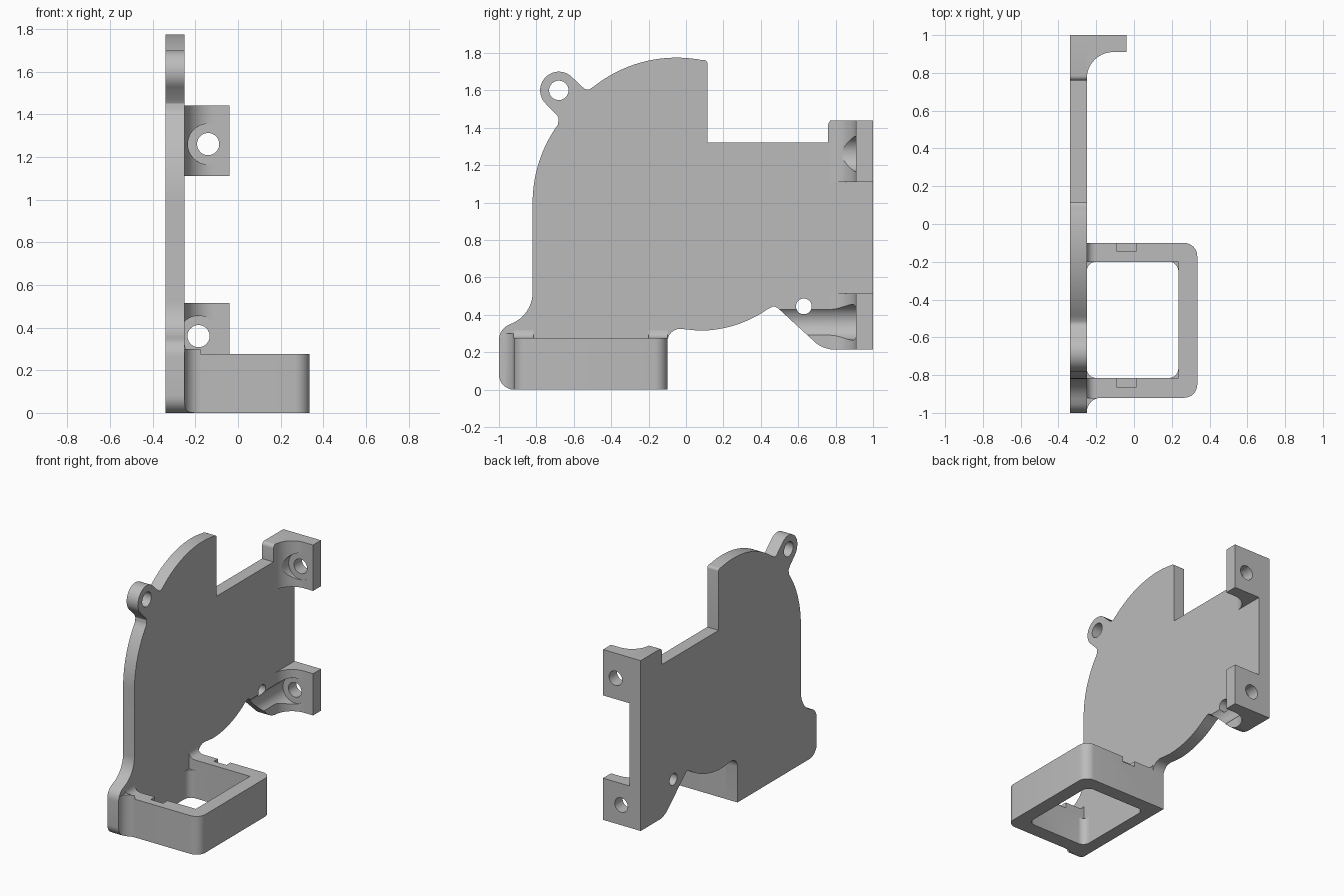
import bpy, bmesh
from math import cos, sin, radians
from mathutils import Vector

if "Cube" in bpy.data.objects:
    bpy.data.objects.remove(bpy.data.objects["Cube"], do_unlink=True)

grey = bpy.data.materials.new("plain grey")
grey.use_nodes = True
GREY = (0.5, 0.5, 0.5, 1)
grey.diffuse_color = GREY
grey.node_tree.nodes["Principled BSDF"].inputs["Base Color"].default_value = GREY


def arc(cx, cy, r, a0, a1, n=10):
    """Points along a circular arc, angles in degrees."""
    angles = [radians(a0 + (a1 - a0) * i / n) for i in range(n + 1)]
    return [(cx + r * cos(a), cy + r * sin(a)) for a in angles]


def prism(name, profile, axis, lo, hi):
    """Extrude a closed 2D profile along x (y,z), y (x,z) or z (x,y)."""
    place = {"x": lambda a, b, t: (t, a, b),
             "y": lambda a, b, t: (a, t, b),
             "z": lambda a, b, t: (a, b, t)}[axis]
    bm = bmesh.new()
    face = bm.faces.new([bm.verts.new(place(a, b, lo)) for a, b in profile])
    ext = bmesh.ops.extrude_face_region(bm, geom=[face])
    verts = [v for v in ext["geom"] if isinstance(v, bmesh.types.BMVert)]
    bmesh.ops.translate(bm, verts=verts, vec=Vector(place(0, 0, hi - lo)))
    bmesh.ops.recalc_face_normals(bm, faces=bm.faces)
    mesh = bpy.data.meshes.new(name)
    bm.to_mesh(mesh)
    bm.free()
    mesh.materials.append(grey)
    obj = bpy.data.objects.new(name, mesh)
    bpy.context.collection.objects.link(obj)
    return obj


def rod(name, axis, a, b, r, lo, hi):
    return prism(name, arc(a, b, r, 0, 352.5, 47), axis, lo, hi)


def rect(x0, x1, y0, y1):
    return [(x0, y0), (x1, y0), (x1, y1), (x0, y1)]


def combine(obj, tools, operation="DIFFERENCE"):
    """Apply boolean tools, keeping the tool objects for reuse."""
    bpy.context.view_layer.objects.active = obj
    for tool in tools:
        mod = obj.modifiers.new("cut", "BOOLEAN")
        mod.operation, mod.object, mod.solver = operation, tool, "EXACT"
        bpy.ops.object.modifier_apply(modifier=mod.name)


BACK, FACE = -0.34, -0.25        # the two sides of the plate

# Side plate outline, in y and z
outline = (
    [(-0.1, 0)] + arc(-0.03, 0.255, 0.07, 180, 90, 6)
    + arc(0.07, 0.955, 0.64, 270, 305, 14)
    + [(0.47, 0.446), (0.49, 0.437)]
    + arc(0.79, 0.365, 0.15, 225, 270, 8)
    + [(1, 0.215), (1, 1.44)]
    + arc(0.785, 1.415, 0.025, 90, 180, 5)
    + [(0.76, 1.32), (0.115, 1.32)]
    + arc(0.095, 1.742, 0.02, 0, 75, 4)
    + arc(-0.05, 1.062, 0.713, 79, 128, 20)
    + [(-0.515, 1.606), (-0.53, 1.604), (-0.545, 1.61)]
    + arc(-0.68, 1.6, 0.1, 50, 225, 24)
    + [(-0.69, 1.468), (-0.681, 1.45), (-0.683, 1.43)]
    + arc(-0.11, 1.0, 0.71, 144, 180, 16)
    + arc(-1.0, 0.52, 0.18, 0, -65, 10)
    + arc(-0.91, 0.265, 0.09, 118, 180, 6)
    + arc(-0.92, 0.08, 0.08, 180, 270, 8))
plate = prism("side_plate", outline, "x", BACK, FACE)

# Two screw brackets with a concave inner corner, profile in x and y
bracket = ([(FACE, 1), (FACE, 0.77)] + arc(-0.11, 0.77, 0.14, 180, 90, 14)[1:]
           + [(-0.04, 0.91), (-0.04, 1)])
upper = prism("upper_bracket", bracket, "z", 1.11, 1.44)
lower = prism("lower_bracket", bracket, "z", 0.215, 0.515)

# Socket frame with rounded outer corners, flaring into the plate at the front
frame_profile = ([(FACE, -0.92)] + arc(0.265, -0.85, 0.07, -90, 0, 8)
                 + arc(0.265, -0.17, 0.07, 0, 90, 8) + [(FACE, -0.1)])
frame = prism("socket_frame", frame_profile, "z", 0, 0.275)
flare = prism("frame_flare",
              [(FACE, -0.92)] + arc(-0.175, -0.995, 0.075, 180, 90, 8),
              "z", 0, 0.3)
limit = prism("flare_limit", outline, "x", -0.4, 0)
combine(flare, [limit], "INTERSECT")

# Small fillets where the frame top meets the plate
fillet = [(FACE, 0.275)] + arc(-0.205, 0.32, 0.045, 270, 180, 6)
fillets = [prism("frame_fillet_front", fillet, "y", -0.92, -0.815),
           prism("frame_fillet_rear", fillet, "y", -0.2, -0.1)]

# Cutters: screw holes, counterbores, socket opening and notches
screws = [rod("upper_screw", "y", -0.14, 1.26, 0.052, 0.7, 1.1),
          rod("upper_counterbore", "y", -0.14, 1.26, 0.095, 0.6, 0.911)]
low_bore = rod("lower_counterbore", "y", -0.185, 0.36, 0.095, 0.48, 0.911)
low_screw = rod("lower_screw", "y", -0.185, 0.36, 0.052, 0.7, 1.1)
plate_holes = [rod("tab_hole", "x", -0.68, 1.6, 0.052, -0.5, 0),
               rod("edge_hole", "x", 0.63, 0.445, 0.042, -0.5, 0)]
corner = 0.05
opening = (arc(0.185, -0.25, corner, 0, 90, 6) + arc(-0.2, -0.25, corner, 90, 180, 6)
           + arc(-0.2, -0.765, corner, 180, 270, 6)
           + arc(0.185, -0.765, corner, 270, 360, 6))
frame_cuts = [
    prism("opening", opening, "z", -0.1, 0.4),
    prism("opening_top", rect(-0.3, 0.235, -0.815, -0.2), "z", 0.2, 0.41),
    prism("rear_notch", rect(-0.09, 0.01, -0.145, -0.05), "z", 0.235, 0.42),
    prism("front_notch", rect(-0.09, 0.01, -0.865, -0.78), "z", 0.235, 0.42)]

combine(upper, screws)
combine(lower, [low_bore, low_screw])
combine(plate, plate_holes + [low_bore, low_screw])
combine(frame, frame_cuts)
for tool in screws + [low_bore, low_screw, limit] + plate_holes + frame_cuts:
    bpy.data.objects.remove(tool, do_unlink=True)

# Smooth the curves, keep the edges crisp
bpy.ops.object.select_all(action="DESELECT")
for obj in [plate, upper, lower, frame, flare] + fillets:
    obj.select_set(True)
    bpy.context.view_layer.objects.active = obj
bpy.ops.object.shade_smooth_by_angle(angle=radians(30))
